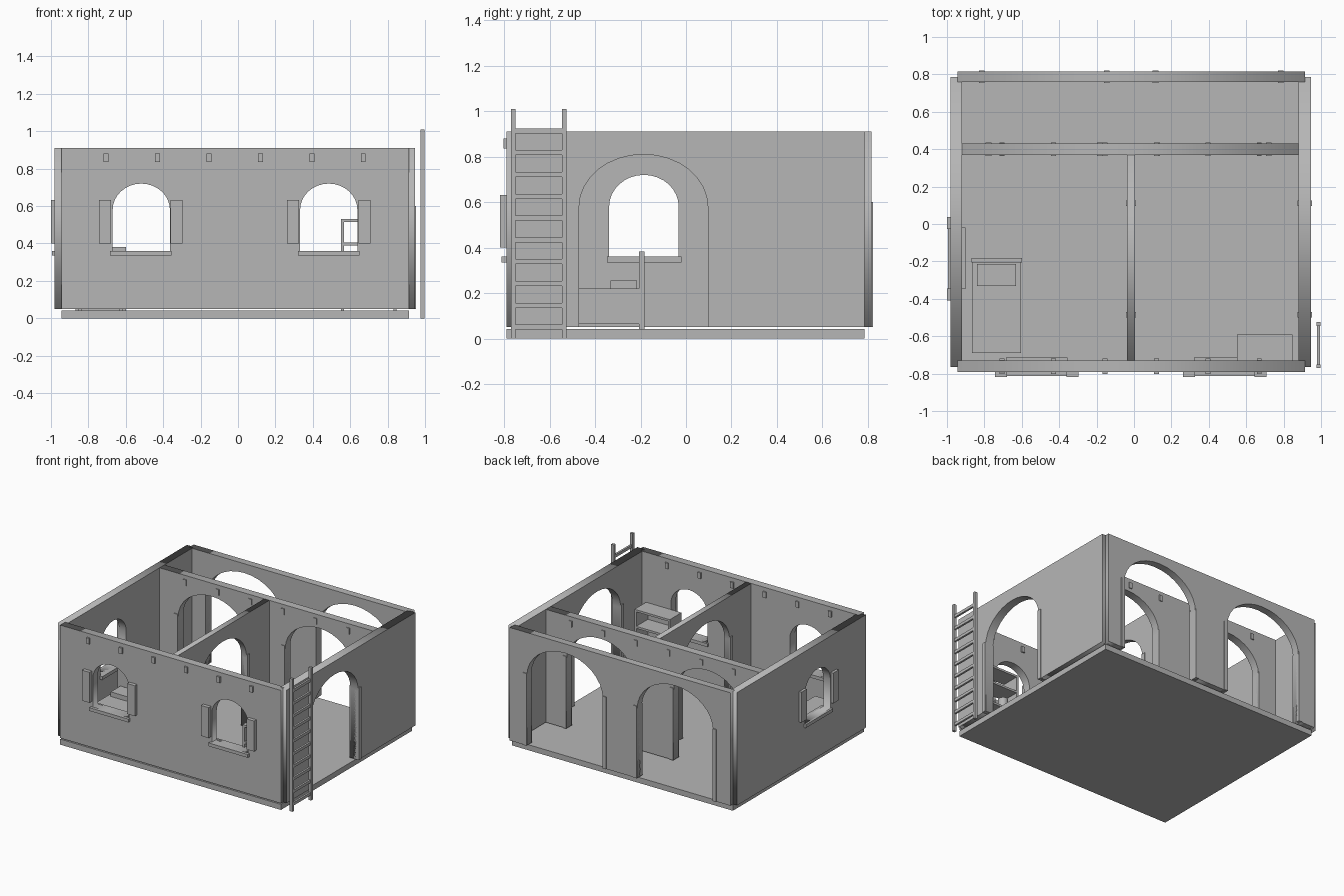
import bpy
from math import pi, cos, sin

cube = bpy.data.objects.get("Cube")
if cube:
    bpy.data.objects.remove(cube)

GREY = (0.47, 0.47, 0.47, 1)
mat = bpy.data.materials.new("plaster_grey")
mat.use_nodes = True
mat.diffuse_color = GREY
mat.node_tree.nodes["Principled BSDF"].inputs["Base Color"].default_value = GREY

BASE, TOP, SPRING = 0.05, 0.91, 0.58


def add(name, mesh):
    ob = bpy.data.objects.new(name, mesh)
    bpy.context.collection.objects.link(ob)
    mesh.materials.clear()
    mesh.materials.append(mat)
    return ob


def box(name, x, y, z):
    """Box from three (low, high) ranges."""
    bpy.ops.mesh.primitive_cube_add(size=1)
    ob = bpy.context.object
    ob.name = name
    ob.location = [(a + b) / 2 for a, b in (x, y, z)]
    ob.scale = [b - a for a, b in (x, y, z)]
    ob.data.materials.append(mat)
    return ob


def arch(centre, half, bottom, top):
    """Outline of an arched opening, from left foot to right foot."""
    curve = [(centre - half * cos(pi * i / 16), SPRING + (top - SPRING) * sin(pi * i / 16))
             for i in range(17)]
    return [(centre - half, bottom)] + curve + [(centre + half, bottom)]


def wall(name, axis, span, depth, doors=(), windows=()):
    """Wall along an axis; doors (centre, half, top) notch the bottom edge."""
    outline = [(span[0], BASE)]
    for c, h, t in doors:
        outline += arch(c, h, BASE, t)
    outline += [(span[1], BASE), (span[1], TOP), (span[0], TOP)]
    loops = [outline] + [arch(c, h, 0.36, 0.72) for c, h in windows]
    cu = bpy.data.curves.new(name + "_profile", "CURVE")
    cu.dimensions, cu.fill_mode = "2D", "BOTH"
    cu.extrude = (depth[1] - depth[0]) / 2
    for pts in loops:
        sp = cu.splines.new("POLY")
        sp.points.add(len(pts) - 1)
        for p, (u, v) in zip(sp.points, pts):
            p.co = (u, v, 0, 1)
        sp.use_cyclic_u = True
    tmp = bpy.data.objects.new(name + "_profile", cu)
    bpy.context.collection.objects.link(tmp)
    bpy.context.view_layer.update()
    mesh = bpy.data.meshes.new_from_object(
        tmp.evaluated_get(bpy.context.evaluated_depsgraph_get()))
    bpy.data.objects.remove(tmp)
    ob = add(name, mesh)
    mid = sum(depth) / 2
    if axis == "x":
        ob.rotation_euler, ob.location = (pi / 2, 0, 0), (0, mid, 0)
    else:
        ob.rotation_euler, ob.location = (pi / 2, 0, pi / 2), (mid, 0, 0)
    # Door jambs stand slightly proud of both wall faces
    for c, h, t in doors:
        for s in (-1, 1):
            edges = sorted((c + s * h, c + s * (h + 0.03)))
            out = (depth[0] - 0.006, depth[1] + 0.006)
            along, across = (edges, out) if axis == "x" else (out, edges)
            box(name + "_jamb", along, across, (BASE, 0.6))
    return ob


# Floor and walls
box("floor_slab", (-0.945, 0.915), (-0.79, 0.785), (0, 0.042))
DOOR = (-0.187, 0.283, 0.81)
wall("front_wall", "x", (-0.945, 0.915), (-0.79, -0.73),
     windows=[(-0.517, 0.153), (0.485, 0.153)])
wall("back_wall", "x", (-0.945, 0.915), (0.76, 0.816),
     doors=[(-0.48, 0.32, 0.84), (0.45, 0.32, 0.84)])
wall("middle_wall", "x", (-0.92, 0.88), (0.37, 0.43),
     doors=[(-0.48, 0.283, 0.81), (0.422, 0.283, 0.81)])
wall("window_side_wall", "y", (-0.765, 0.785), (-0.98, -0.92), windows=[(-0.185, 0.153)])
wall("door_side_wall", "y", (-0.765, 0.785), (0.88, 0.945), doors=[DOOR])
wall("partition_wall", "y", (-0.73, 0.37), (-0.038, 0.005), doors=[DOOR])

# Window sills and shutters
SILL, SHUT = (0.335, 0.36), (0.4, 0.632)
for c in (-0.52, 0.485):
    box("front_sill", (c - 0.165, c + 0.165), (-0.812, -0.715), SILL)
    for s in (-1, 1):
        m = c + s * 0.191
        box("front_shutter", (m - 0.032, m + 0.032), (-0.818, -0.79), SHUT)
box("side_sill", (-0.995, -0.9), (-0.347, -0.02), SILL)
for m in (-0.376, 0.006):
    box("side_shutter", (-1, -0.98), (m - 0.032, m + 0.032), SHUT)

# Beam ends poking through the front and middle walls
for i in range(6):
    x = -0.705 + 0.275 * i
    for y in ((-0.803, -0.72), (0.363, 0.437)):
        box("beam_end", (x - 0.013, x + 0.013), y, (0.835, 0.88))

# Ladder
for y in (-0.76, -0.535):
    box("ladder_rail", (0.975, 0.998), (y - 0.01, y + 0.01), (0, 1.01))
for i in range(10):
    z = 0.05 + 0.096 * i
    box("ladder_rung", (0.979, 0.994), (-0.75, -0.545), (z - 0.011, z + 0.011))

# Bed
box("bed_body", (-0.865, -0.605), (-0.69, -0.205), (0.065, 0.22))
box("bed_headboard", (-0.87, -0.6), (-0.207, -0.183), (0.042, 0.382))
box("pillow", (-0.84, -0.632), (-0.332, -0.215), (0.22, 0.255))
for x in (-0.855, -0.635):
    box("bed_foot", (x, x + 0.02), (-0.68, -0.66), (0.042, 0.065))

# Open shelf unit with a pot
for x in (0.55, 0.832):
    box("shelf_side", (x, x + 0.016), (-0.73, -0.59), (0.042, 0.53))
for z in (0.06, 0.225, 0.388, 0.514):
    box("shelf_board", (0.55, 0.848), (-0.73, -0.59), (z, z + 0.016))
bpy.ops.mesh.primitive_cylinder_add(vertices=16, radius=0.035, depth=0.1,
                                    location=(0.63, -0.66, 0.291))
pot = bpy.context.object
pot.name = "pot"
pot.data.materials.append(mat)
bpy.ops.object.shade_smooth_by_angle()
